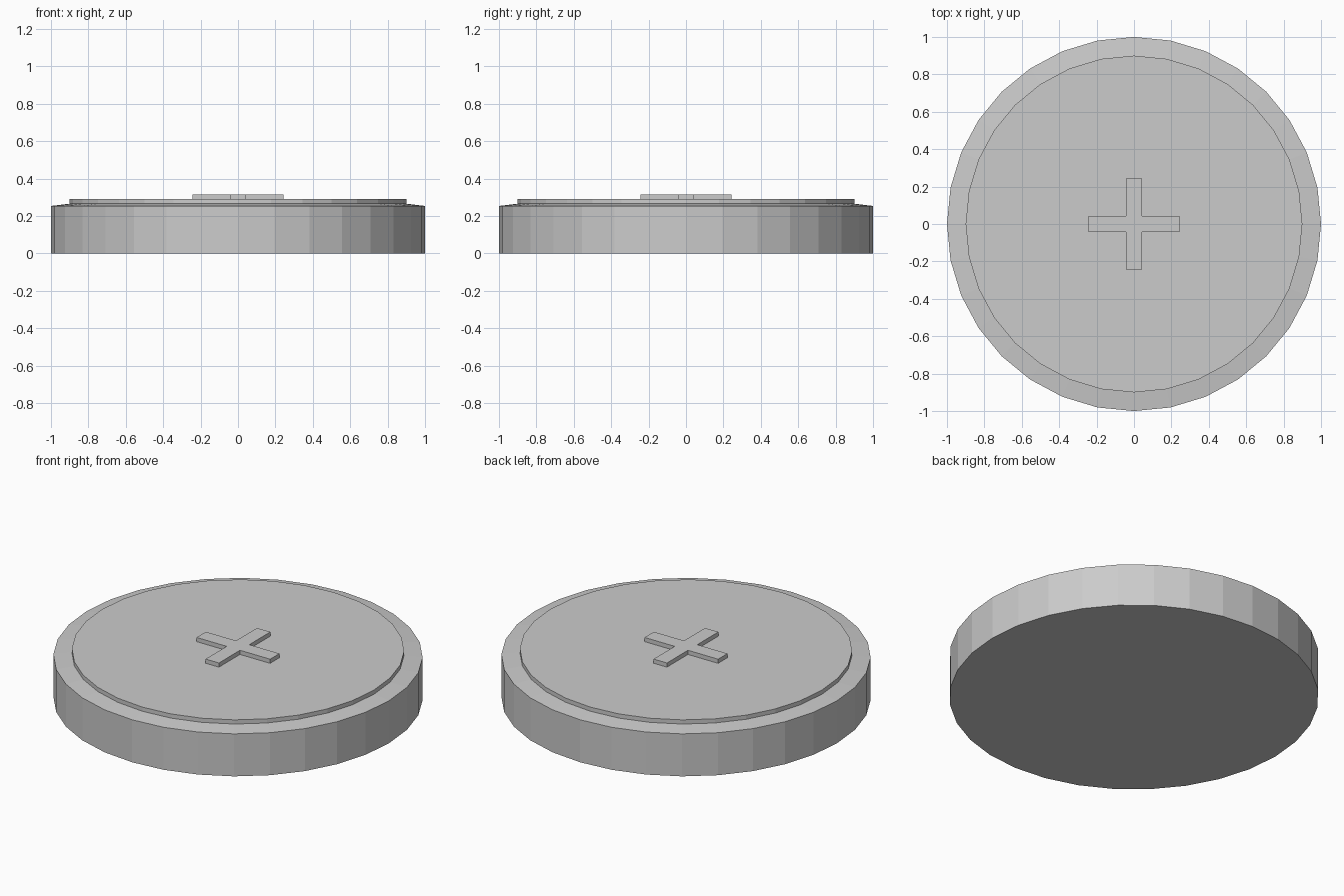
import bpy, bmesh
from math import sin, cos, pi

if "Cube" in bpy.data.objects:
    bpy.data.objects.remove(bpy.data.objects["Cube"])

SIDES = 32


def make_object(name, bm):
    bmesh.ops.recalc_face_normals(bm, faces=bm.faces)
    mesh = bpy.data.meshes.new(name)
    bm.to_mesh(mesh)
    bm.free()
    obj = bpy.data.objects.new(name, mesh)
    bpy.context.collection.objects.link(obj)
    return obj


def lathe(name, profile):
    """Spin (radius, z) points around z and cap both ends."""
    bm = bmesh.new()
    rings = [[bm.verts.new((r * sin(2 * pi * i / SIDES), r * cos(2 * pi * i / SIDES), z))
              for i in range(SIDES)] for r, z in profile]
    for a, b in zip(rings, rings[1:]):
        for i in range(SIDES):
            j = (i + 1) % SIDES
            bm.faces.new((a[i], a[j], b[j], b[i]))
    bm.faces.new(rings[0])
    bm.faces.new(rings[-1])
    return make_object(name, bm)


def prism(name, outline, z0, z1):
    """Extrude a flat outline from z0 to z1."""
    bm = bmesh.new()
    face = bm.faces.new([bm.verts.new((x, y, z0)) for x, y in outline])
    top = bmesh.ops.extrude_face_region(bm, geom=[face], use_keep_orig=True)
    verts = [g for g in top["geom"] if isinstance(g, bmesh.types.BMVert)]
    bmesh.ops.translate(bm, verts=verts, vec=(0, 0, z1 - z0))
    return make_object(name, bm)


# Round body: straight wall, gently sloped rim, raised top disc
lathe("round_body", [(1, 0), (1, 0.254), (0.9, 0.266), (0.9, 0.291)])

# Raised cross in the middle of the top
w, l = 0.044, 0.243
cross = []
for k in range(4):
    c, s = round(cos(k * pi / 2)), round(sin(k * pi / 2))
    for x, y in ((w, w), (w, l), (-w, l)):
        cross.append((c * x - s * y, s * x + c * y))
prism("raised_cross", cross, 0.291, 0.316)
